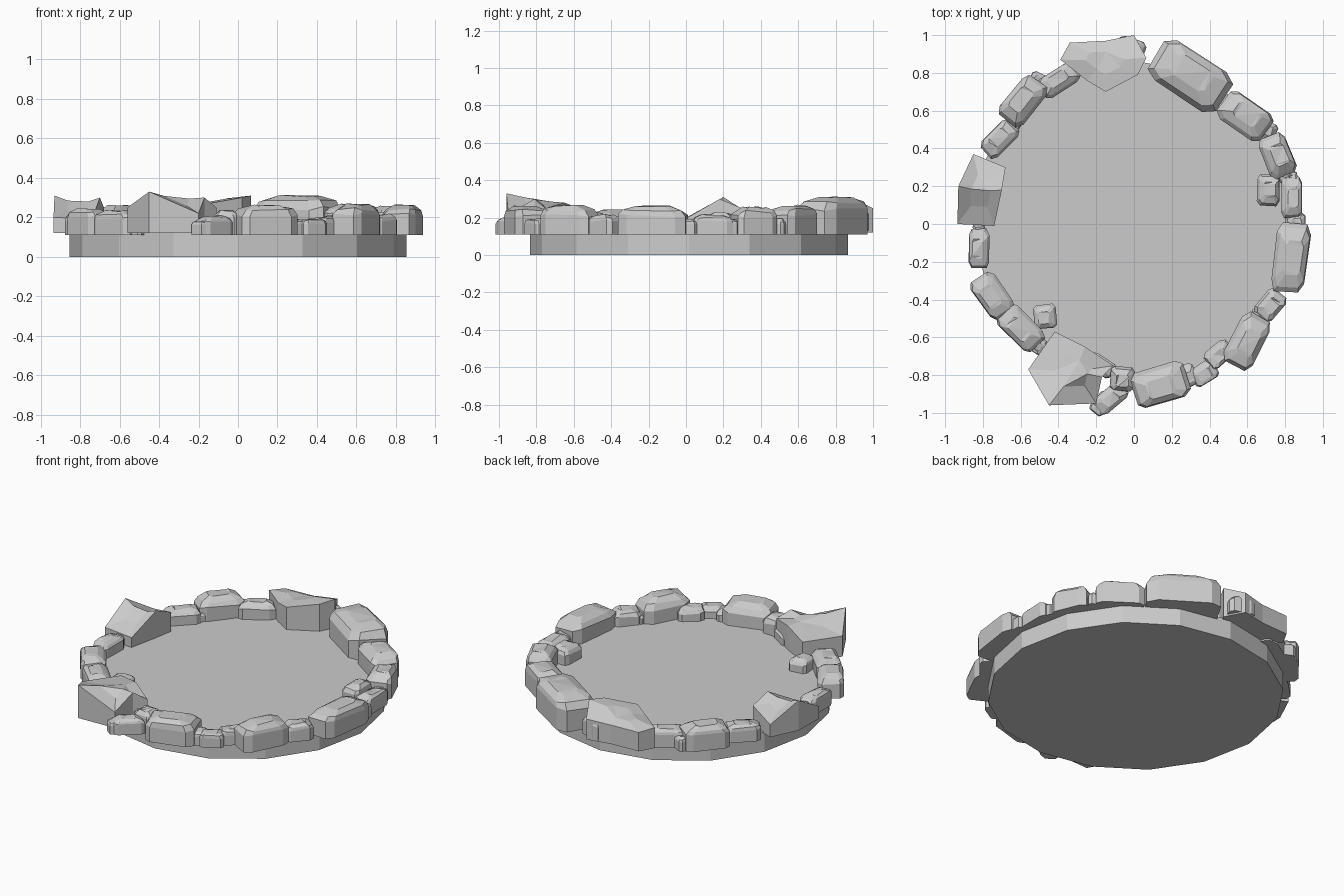
import bpy, bmesh, math, random
from mathutils import Vector

if "Cube" in bpy.data.objects:
    bpy.data.objects.remove(bpy.data.objects["Cube"])

random.seed(4)


def make_object(name, bm):
    bmesh.ops.recalc_face_normals(bm, faces=bm.faces)
    me = bpy.data.meshes.new(name)
    bm.to_mesh(me)
    bm.free()
    ob = bpy.data.objects.new(name, me)
    bpy.context.collection.objects.link(ob)
    return ob


def loft(name, rings):
    """Closed solid through rings holding the same number of points."""
    bm = bmesh.new()
    vs = [[bm.verts.new(p) for p in r] for r in rings]
    n = len(rings[0])
    for a, b in zip(vs, vs[1:]):
        for i in range(n):
            j = (i + 1) % n
            bm.faces.new((a[i], a[j], b[j], b[i]))
    bm.faces.new(vs[0][::-1])
    bm.faces.new(vs[-1])
    bmesh.ops.triangulate(bm, faces=[f for f in bm.faces if abs(f.normal.z) < 2 and len(f.verts) > 4])
    return make_object(name, bm)


def rock(name, x, y, length, width, angle, top, base=0.11):
    """Chipped block: chamfered outline, upright sides, sloping faceted cap."""
    a = math.radians(angle)
    u = Vector((math.cos(a), math.sin(a), 0))
    v = Vector((-u.y, u.x, 0))
    c = 0.72
    outline = [(1, -c), (1, c), (c, 1), (-c, 1), (-1, c), (-1, -c), (-c, -1), (c, -1)]
    outline = [(p * random.uniform(.93, 1.02), q * random.uniform(.93, 1.02)) for p, q in outline]
    # the cap leans outward from the water
    out = Vector((x, y, 0)).normalized() * width * 0.08
    h = top - base

    def ring(s, z, shift=0.0, rough=0.0):
        return [Vector((x, y, z + random.uniform(-rough, rough))) + out * shift
                + u * (p * s * length / 2) + v * (q * s * width / 2) for p, q in outline]

    loft(name, [ring(1, base), ring(1, base + h * .66, 0, h * .06),
                ring(.86, base + h * .82, .5, h * .05), ring(.5, top - .006, 1, .006)])


def boulder(name, points, base=0.12):
    """Large slab from outline corners with their own top heights."""
    c = sum((Vector(p) for p in points), Vector()) / len(points)
    low = [Vector((x, y, base)) for x, y, z in points]
    high = [Vector(p) for p in points]
    cap = [Vector(p).lerp(c, .55) + Vector((0, 0, .012)) for p in points]
    loft(name, [low, high, cap])


# Round pond base
loft("pond_base", [[(0.853 * math.cos(i * math.tau / 16), 0.015 + 0.85 * math.sin(i * math.tau / 16), z)
                    for i in range(16)] for z in (0, 0.128)])

# Rim stones: x, y, length, width, angle, top height
stones = [
    (.30, .78, .44, .25, -32, .315), (.59, .57, .29, .18, -35, .27), (.76, .36, .23, .15, -68, .26),
    (.71, .18, .17, .12, 90, .23), (.835, .14, .22, .11, 90, .22), (.83, -.175, .38, .18, 82, .265),
    (.72, -.43, .17, .12, 50, .22), (.60, -.62, .29, .17, 62, .27), (.45, -.69, .15, .11, 40, .21),
    (.37, -.79, .15, .11, 32, .20), (.14, -.85, .31, .20, 18, .265), (-.06, -.82, .13, .13, -5, .24),
    (-.12, -.92, .19, .11, 40, .21), (-.17, -.75, .15, .09, -35, .20), (-.60, -.55, .27, .15, -45, .24),
    (-.47, -.49, .12, .13, 5, .21), (-.75, -.38, .25, .15, -55, .25), (-.82, -.13, .21, .11, 90, .22),
    (-.71, .45, .22, .12, 45, .22), (-.59, .65, .28, .16, 52, .265), (-.40, .76, .22, .12, 32, .23),
]
for i, s in enumerate(stones):
    rock(f"rim_stone_{i + 1}", *s)
    # low chips wedged beside the larger stones
    x, y, l, w, ang, top = s
    if l > .2 and i != 0:
        t = math.radians(ang)
        rock(f"stone_chip_{i + 1}", x + math.cos(t) * l * .48, y + math.sin(t) * l * .48,
             w * .55, w * .6, ang + 12, .195)

# Three large boulders: x, y, top height
boulder("boulder_back", [(-.39, .87, .25), (-.25, .76, .25), (-.15, .70, .27), (.02, .79, .30),
                         (.065, .88, .31), (0, 1.0, .25), (-.15, .97, .24), (-.34, .96, .24)])
boulder("boulder_front", [(-.56, -.77, .25), (-.45, -.96, .33), (-.20, -.95, .22), (-.17, -.81, .30),
                          (-.11, -.75, .25), (-.26, -.65, .28), (-.42, -.57, .25)])
boulder("boulder_left", [(-.935, 0, .20), (-.74, -.01, .19), (-.70, .18, .30), (-.68, .30, .25),
                         (-.85, .37, .20), (-.93, .20, .31)])
# Small ledge stones behind the boulders
rock("ledge_stone_back", -.02, .92, .13, .15, 70, .25, .13)
rock("ledge_stone_front", -.17, -.95, .13, .09, 50, .19)
